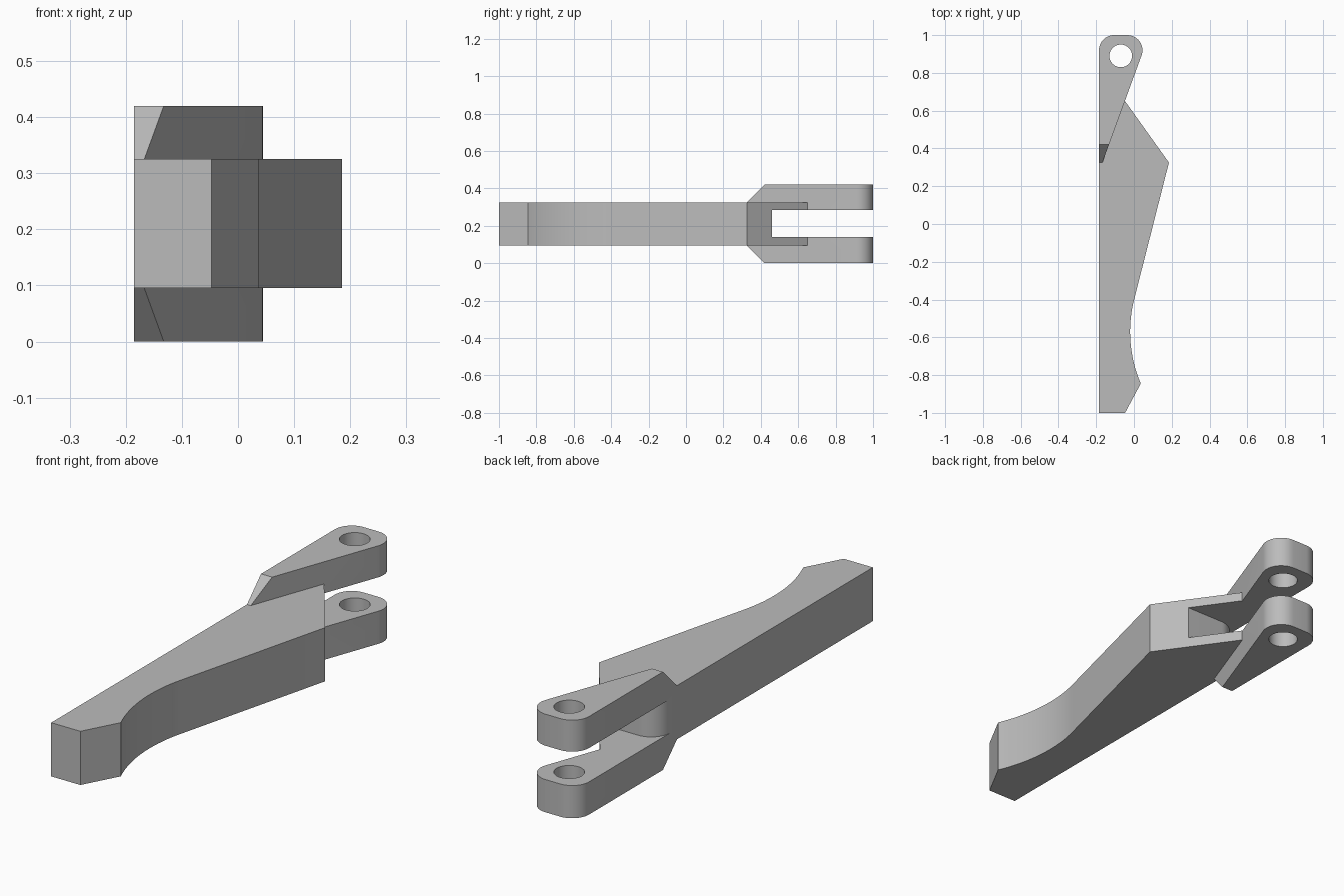
import bpy, bmesh
from math import cos, sin, radians

cube = bpy.data.objects.get("Cube")
if cube:
    bpy.data.objects.remove(cube, do_unlink=True)

grey = bpy.data.materials.new("plain grey")
grey.use_nodes = True
grey.diffuse_color = (0.5, 0.5, 0.5, 1)
grey.node_tree.nodes["Principled BSDF"].inputs["Base Color"].default_value = (0.5, 0.5, 0.5, 1)


def arc(cx, cy, r, start, end, steps=12):
    angles = [radians(start + (end - start) * i / steps) for i in range(steps + 1)]
    return [(cx + r * cos(a), cy + r * sin(a)) for a in angles]


def prism(name, outline, low, high, axis="z"):
    """Extrude an outline along z (outline is x, y) or along x (outline is y, z)."""
    place = (lambda u, v: (u, v, low)) if axis == "z" else (lambda u, v: (low, u, v))
    shift = (0, 0, high - low) if axis == "z" else (high - low, 0, 0)
    bm = bmesh.new()
    face = bm.faces.new([bm.verts.new(place(u, v)) for u, v in outline])
    top = bmesh.ops.extrude_face_region(bm, geom=[face])["geom"]
    bmesh.ops.translate(bm, vec=shift, verts=[g for g in top if isinstance(g, bmesh.types.BMVert)])
    bmesh.ops.recalc_face_normals(bm, faces=bm.faces)
    mesh = bpy.data.meshes.new(name)
    bm.to_mesh(mesh)
    bm.free()
    mesh.materials.append(grey)
    obj = bpy.data.objects.new(name, mesh)
    bpy.context.collection.objects.link(obj)
    return obj


def combine(target, tool, operation):
    tool.hide_render = True
    mod = target.modifiers.new(operation, "BOOLEAN")
    mod.operation, mod.object, mod.solver = operation, tool, "EXACT"
    bpy.context.view_layer.objects.active = target
    bpy.ops.object.modifier_apply(modifier=mod.name)
    bpy.data.objects.remove(tool, do_unlink=True)


# Lever arm with a concave finger grip
left = -0.185
lever = prism("lever_arm",
              [(left, -1), (-0.047, -1)] + arc(0.68, -0.57, 0.7, 203.1, 165.9, 20)
              + [(0.185, 0.325), (-0.047, 0.65), (left, 0.5)], 0.095, 0.325)

# Tapered fork block with rounded end and chamfered front
fork = prism("fork", [(left, 0.325), (-0.167, 0.325)] + arc(-0.035, 0.92, 0.08, -20, 90)
             + arc(-0.105, 0.92, 0.08, 90, 180), 0, 0.42)
side = prism("fork_side", [(0.325, 0.325), (0.42, 0.42), (1.1, 0.42),
                           (1.1, 0), (0.42, 0), (0.325, 0.095)], -0.5, 0.5, "x")
combine(fork, side, "INTERSECT")
combine(lever, fork, "UNION")

# Slot between the lugs, with a rounded corner at its closed end
slot = prism("slot_cutter", [(-0.4, 1.2), (0.4, 1.2), (0.4, 0.46)]
             + arc(-0.095, 0.37, 0.09, 90, 180) + [(-0.4, 0.37)], 0.14, 0.285)
combine(lever, slot, "DIFFERENCE")

# Pivot hole through both lugs
hole = prism("hole_cutter", arc(-0.07, 0.89, 0.06, 0, 360, 40)[:-1], -0.1, 0.6)
combine(lever, hole, "DIFFERENCE")

bpy.ops.object.select_all(action="DESELECT")
lever.select_set(True)
bpy.context.view_layer.objects.active = lever
bpy.ops.object.shade_smooth_by_angle(angle=radians(20))
